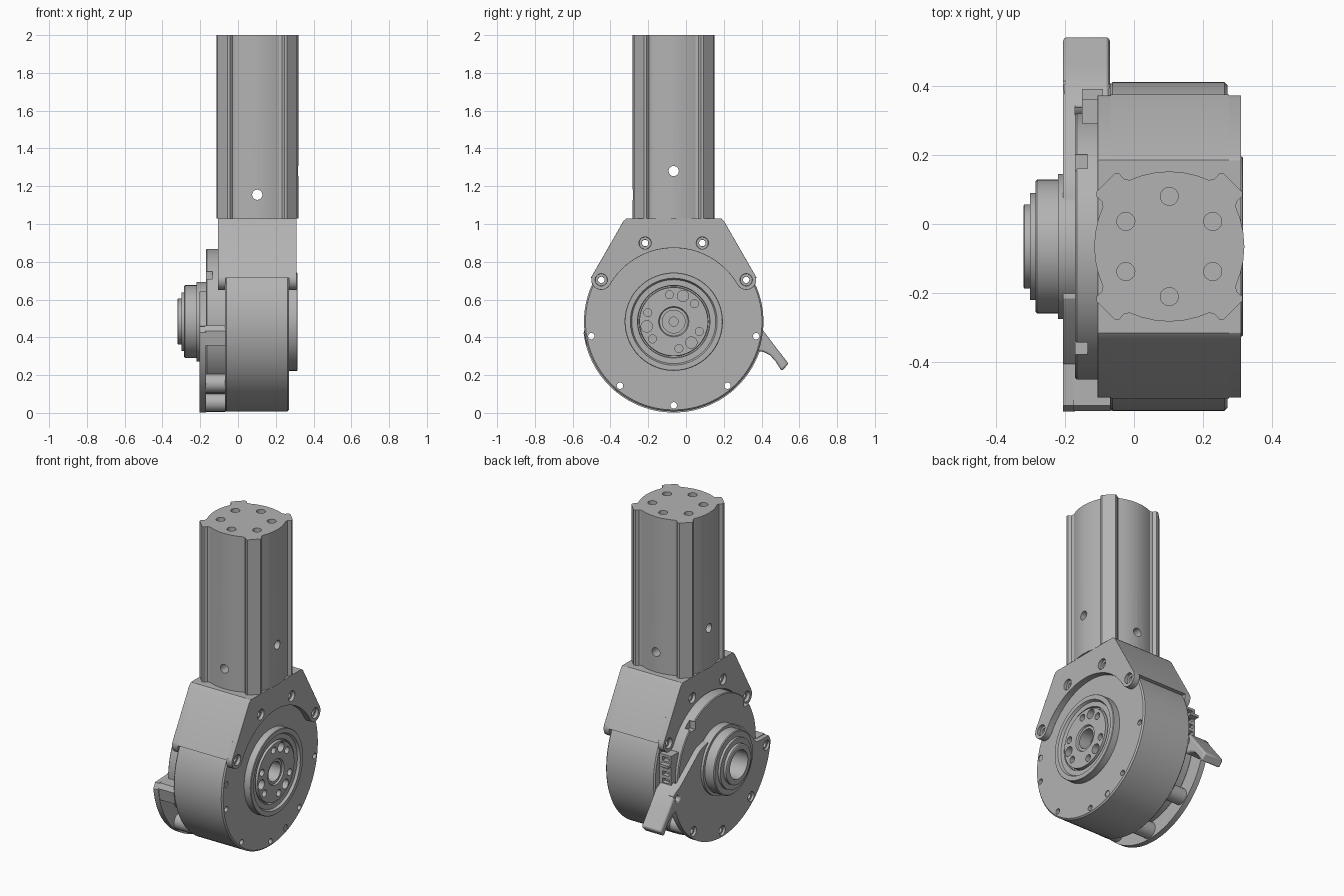
import bpy, bmesh
from math import sin, cos, pi, radians
from mathutils import Vector, Matrix

if "Cube" in bpy.data.objects:
    bpy.data.objects.remove(bpy.data.objects["Cube"], do_unlink=True)

# One grey metal for every part
grey = bpy.data.materials.new("grey metal")
grey.use_nodes = True
colour = (0.45, 0.45, 0.45, 1)
grey.diffuse_color = colour
grey.node_tree.nodes["Principled BSDF"].inputs["Base Color"].default_value = colour

CY, CZ = -0.065, 0.483     # rotor axis, running along x
TX = 0.102                 # tube axis x
BOLT_R = 0.443


def polar(r, deg, c=(0, 0)):
    return (c[0] + r * cos(radians(deg)), c[1] + r * sin(radians(deg)))


def arc(r, a, b, n, c=(0, 0)):
    return [polar(r, a + (b - a) * i / n, c) for i in range(n + 1)]


def finish(bm, name):
    bmesh.ops.recalc_face_normals(bm, faces=bm.faces)
    mesh = bpy.data.meshes.new(name)
    bm.to_mesh(mesh)
    bm.free()
    mesh.materials.append(grey)
    ob = bpy.data.objects.new(name, mesh)
    bpy.context.collection.objects.link(ob)
    return ob


def prism(name, pts, lo, hi, place):
    """Extrude a closed outline; place maps (u, v, w) to a point."""
    bm = bmesh.new()
    face = bm.faces.new([bm.verts.new(place(u, v, lo)) for u, v in pts])
    new = bmesh.ops.extrude_face_region(bm, geom=[face])["geom"]
    shift = place(0, 0, hi) - place(0, 0, lo)
    bmesh.ops.translate(bm, vec=shift, verts=[v for v in new if isinstance(v, bmesh.types.BMVert)])
    return finish(bm, name)


def side(u, v, w):         # outline drawn in y-z about the rotor axis
    return Vector((w, CY + u, CZ + v))


def plan(u, v, w):         # outline drawn in x-y about the tube axis
    return Vector((TX + u, CY + v, w))


def lathe(name, profile, n=96):
    """Revolve (x, radius) points about the rotor axis."""
    bm = bmesh.new()
    vs = [bm.verts.new(side(r, 0, x)) for x, r in profile]
    edges = [bm.edges.new(p) for p in zip(vs, vs[1:])]
    bmesh.ops.spin(bm, geom=vs + edges, cent=(0, CY, CZ), axis=(1, 0, 0),
                   angle=2 * pi, steps=n, use_merge=True)
    bmesh.ops.remove_doubles(bm, verts=bm.verts, dist=1e-5)
    return finish(bm, name)


def box(name, lo, hi):
    bm = bmesh.new()
    lo, hi = Vector(lo), Vector(hi)
    bmesh.ops.create_cube(bm, size=1, matrix=Matrix.Translation((lo + hi) / 2)
                          @ Matrix.Diagonal((*(hi - lo), 1)))
    return finish(bm, name)


def rods(spots, r, length, axis):
    """Round cutters centred on the given points."""
    bm = bmesh.new()
    turn = Vector((0, 0, 1)).rotation_difference(Vector(axis)).to_matrix().to_4x4()
    for p in spots:
        bmesh.ops.create_cone(bm, cap_ends=True, segments=24, radius1=r, radius2=r,
                              depth=length, matrix=Matrix.Translation(p) @ turn)
    return finish(bm, "cutter")


def cut(ob, *cutters):
    for c in cutters:
        mod = ob.modifiers.new("cut", "BOOLEAN")
        mod.operation, mod.solver, mod.object = "DIFFERENCE", "EXACT", c
        bpy.context.view_layer.objects.active = ob
        bpy.ops.object.modifier_apply(modifier=mod.name)
        bpy.data.objects.remove(c, do_unlink=True)


def bevel(ob, width):
    mod = ob.modifiers.new("bevel", "BEVEL")
    mod.width, mod.segments, mod.limit_method, mod.angle_limit = width, 2, "ANGLE", radians(40)


X, Y, Z = (1, 0, 0), (0, 1, 0), (0, 0, 1)


def ring_spots(r, angles, x):
    return [side(*polar(r, a), x) for a in angles]


def bolt_holes():
    return rods(ring_spots(BOLT_R, range(-170, 190, 40), 0.05), 0.017, 1, X)


# Fluted tube: four shallow bulges with a post at every corner
quarter = [(0.217, 0), (0.214, 0.04), (0.205, 0.08), (0.192, 0.115), (0.195, 0.13),
           (0.211, 0.145), (0.211, 0.158)]
quarter += [(v, u) for u, v in reversed(quarter[1:])]
outline = []
for k in range(4):
    c, s = round(cos(k * pi / 2)), round(sin(k * pi / 2))
    outline += [(u * c - v * s, u * s + v * c) for u, v in quarter]
tube = prism("fluted_tube", outline, 1.03, 2.0, plan)
cut(tube,
    rods([plan(*polar(0.145, a), 2.0) for a in range(30, 390, 60)], 0.026, 0.2, Z),
    rods([(TX, CY, 1.155)], 0.027, 1, Y),
    rods([(TX, CY, 1.28)], 0.027, 1, X))

# Bracket: solid saddle plus a lobed flange on each face
lobe = arc(0.053, 30, -150, 14, polar(BOLT_R, 30))
half = [(0.25, 0.547), (0.266, 0.533)] + lobe
flange = half + arc(0.39, 32, 148, 40) + [(-u, v) for u, v in reversed(half)]
saddle_side = [(0.25, 0.547), (0.266, 0.533), (0.439, 0.232), (0.32, 0.232)]
saddle = saddle_side + arc(0.395, 36, 144, 40) + [(-u, v) for u, v in reversed(saddle_side)]
saddle_ob = prism("bracket_saddle", saddle, -0.068, 0.275, side)
cut(saddle_ob, bolt_holes())
for name, lo, hi, face in (("bracket_flange_left", 0.27, 0.31, 0.31),
                           ("bracket_flange_right", -0.105, -0.065, -0.105)):
    ob = prism(name, flange, lo, hi, side)
    cut(ob, bolt_holes(),
        rods(ring_spots(BOLT_R, range(30, 180, 40), face), 0.032, 0.04, X))
    bevel(ob, 0.004)

# Drum housing with stepped output hub
drum = lathe("drum_housing", [
    (-0.07, 0), (-0.07, 0.467), (-0.062, 0.475), (0.262, 0.475), (0.27, 0.467),
    (0.27, 0.26), (0.312, 0.26), (0.315, 0.257), (0.315, 0.23), (0.30, 0.222),
    (0.30, 0.192), (0.285, 0.19), (0.285, 0.183), (0.308, 0.181), (0.308, 0.08),
    (0.298, 0.075), (0.298, 0.06), (0.22, 0.06), (0.22, 0.024), (0.2, 0.024), (0.2, 0)])
big = (70, -50, -170)
cut(drum, bolt_holes(),
    rods(ring_spots(0.145, big, 0.31), 0.030, 0.1, X),
    rods(ring_spots(0.145, [a + d for a in big for d in (-29, 29)], 0.31), 0.021, 0.1, X),
    rods(ring_spots(BOLT_R, (170, -70), 0.27), 0.019, 0.01, X))

# Rear disc with rim notches
disc = lathe("rear_disc", [(-0.065, 0), (-0.065, 0.385), (-0.165, 0.385), (-0.17, 0.38), (-0.17, 0)])
for a in (50, 140):
    u, v = polar(0.375, a)
    cut(disc, box("cutter", side(u - 0.025, v - 0.025, -0.2), side(u + 0.025, v + 0.025, -0.135)))

# Rear bearing, stepped and bored
lathe("rear_bearing", [
    (-0.16, 0), (-0.16, 0.21), (-0.22, 0.21), (-0.22, 0.193), (-0.28, 0.193), (-0.285, 0.188),
    (-0.285, 0.155), (-0.30, 0.155), (-0.30, 0.122), (-0.317, 0.122), (-0.32, 0.117),
    (-0.32, 0.088), (-0.2, 0.085), (-0.2, 0)])

# Lower cover plate, with bosses standing it off the drum
cover_outline = (arc(0.481, -173, -6, 72) + [(0.40, 0.0), (0.22, 0.14), (0.15, 0.16),
                 (-0.15, 0.16), (-0.2, 0.13), (-0.34, -0.02), (-0.46, -0.025)])
cover = prism("cover_plate", cover_outline, -0.205, -0.17, side)
cut(cover, bolt_holes(),
    rods(ring_spots(BOLT_R, range(-170, 0, 40), -0.205), 0.03, 0.03, X))
for i, a in enumerate((-130, -90, -50, -10)):
    boss = prism("cover_boss_%d" % (i + 1), arc(0.05, 0, 345, 23, polar(0.427, a)), -0.175, -0.065, side)
    cut(boss, bolt_holes())
end_block = prism("cover_end_block", [(-0.36, -0.02), (-0.46, -0.02), (-0.476, -0.05),
                  (-0.462, -0.125), (-0.36, -0.125)], -0.175, -0.065, side)
cut(end_block, bolt_holes())

# Lever reaching out behind the drum
lever = prism("lever", [(0.40, 0.0), (0.469, -0.04), (0.53, -0.122), (0.608, -0.222), (0.572, -0.262),
              (0.54, -0.212), (0.51, -0.178), (0.475, -0.16), (0.44, -0.155), (0.40, -0.12)],
              -0.205, -0.07, side)
cut(lever, bolt_holes())
bevel(lever, 0.01)

# Cable connector on the back of the drum rim
socket = box("connector", (-0.15, 0.29, 0.46), (-0.06, 0.36, 0.65))
for i in range(4):
    z = 0.475 + i * 0.045
    cut(socket, box("cutter", (-0.135, 0.33, z), (-0.09, 0.4, z + 0.025)))
box("connector_latch", (-0.15, 0.35, 0.585), (-0.09, 0.39, 0.6))

# Smooth the round faces, keep the edges crisp
bpy.ops.object.select_all(action="DESELECT")
for ob in bpy.context.scene.objects:
    if ob.type == "MESH":
        ob.select_set(True)
        bpy.context.view_layer.objects.active = ob
bpy.ops.object.shade_smooth_by_angle(angle=radians(30))
